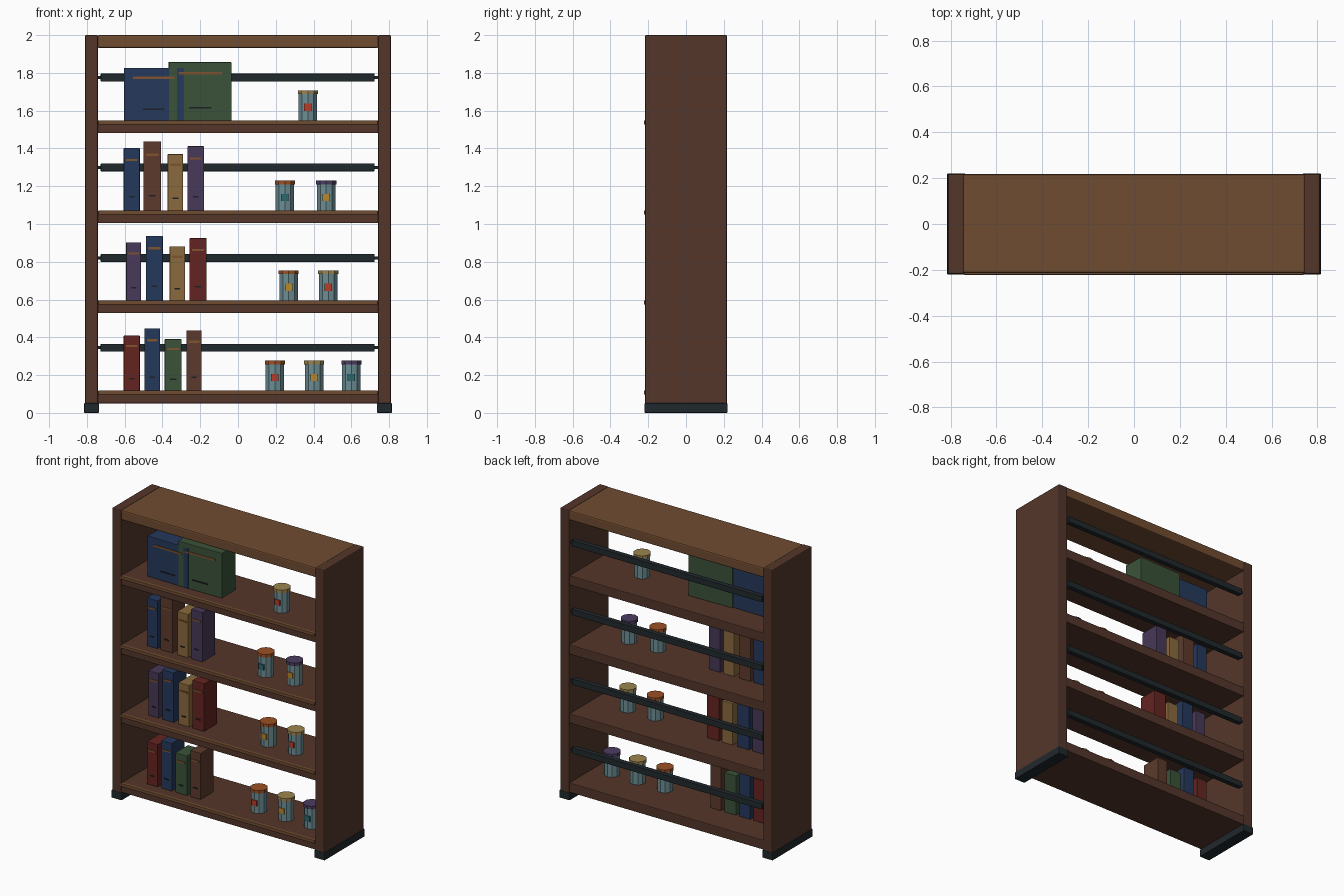
import bpy, math

if "Cube" in bpy.data.objects:
    bpy.data.objects.remove(bpy.data.objects["Cube"])

MATS = {}

def mat(name, hexcol):
    lin = []
    for i in (0, 2, 4):
        c = int(hexcol[i:i + 2], 16) / 255
        lin.append(c / 12.92 if c <= 0.04045 else ((c + 0.055) / 1.055) ** 2.4)
    m = bpy.data.materials.new(name)
    m.diffuse_color = (*lin, 1)
    m.use_nodes = True
    m.node_tree.nodes["Principled BSDF"].inputs["Base Color"].default_value = m.diffuse_color
    MATS[name] = m

for n, h in dict(dark_wood="54362a", light_wood="704c30", metal="20282c", glass="6c8e94",
                 red="642420", blue="24385c", green="3a5238", brown="5c3a2c", tan="8a6a3e",
                 purple="483858", trim="80522e", ink="1c2024", lid_orange="9c5024",
                 lid_tan="9c8450", lid_purple="4c3c60", tag_red="b83c28",
                 tag_amber="b88828", tag_teal="2c686c").items():
    mat(n, h)

def box(name, x, y, z, m, bevel=0, rot=0):
    """Box from (min, max) ranges on each axis."""
    loc = [(a + b) / 2 for a, b in (x, y, z)]
    bpy.ops.mesh.primitive_cube_add(size=1, location=loc, rotation=(0, 0, rot))
    o = bpy.context.object
    o.name = name
    o.scale = [b - a for a, b in (x, y, z)]
    bpy.ops.object.transform_apply(location=False, rotation=False, scale=True)
    o.data.materials.append(MATS[m])
    if bevel:
        b = o.modifiers.new("bevel", 'BEVEL')
        b.width, b.segments = bevel, 2
    return o

def cylinder(name, x, y, z0, z1, r, m):
    bpy.ops.mesh.primitive_cylinder_add(vertices=10, radius=r, depth=z1 - z0,
                                        location=(x, y, (z0 + z1) / 2))
    o = bpy.context.object
    o.name = name
    o.data.materials.append(MATS[m])

def book(x0, x1, z0, z1, m, y0=-0.132, y1=0.008, rot=0):
    """Book block with a raised title band and a small lower mark."""
    c, w, h = (x0 + x1) / 2, x1 - x0, z1 - z0
    body = box("book", (x0, x1), (y0, y1), (z0, z1), m, 0.003, rot)
    for name, frac, at, t, col in (("book_band", 0.7, 0.81, 0.012, "trim"),
                                   ("book_mark", 0.36, 0.22, 0.008, "ink")):
        z = z0 + h * at
        o = box(name, (c - w * frac / 2, c + w * frac / 2), (y0 - 0.004, y0 + 0.002),
                (z - t / 2, z + t / 2), col, 0, rot)
        # keep the detail on the turned front face
        d = body.location.y - o.location.y
        o.location.x = c + d * math.sin(rot)
        o.location.y = body.location.y - d * math.cos(rot)

def jar(x, z, lid, tag, y=-0.05):
    """Ten-sided jar with lid and square label."""
    cylinder("jar_body", x, y, z, z + 0.143, 0.051, "glass")
    cylinder("jar_lid", x, y, z + 0.14, z + 0.161, 0.056, "lid_" + lid)
    box("jar_label", (x - 0.02, x + 0.02), (y - 0.054, y - 0.046),
        (z + 0.052, z + 0.09), "tag_" + tag)

# Side panels and feet
for side, s in (("left", -1), ("right", 1)):
    box(side + "_panel", sorted((s * 0.742, s * 0.81)), (-0.217, 0.217), (0.04, 2.0),
        "dark_wood", 0.006)
    box(side + "_foot", sorted((s * 0.735, s * 0.815)), (-0.22, 0.22), (0, 0.052),
        "metal", 0.004)

# Top board
box("top_board", (-0.745, 0.745), (-0.214, 0.217), (1.932, 2.0), "light_wood", 0.008)

# Shelves with front lips, and the back rails above each one
SHELF = (0.117, 0.594, 1.07, 1.547)
RAIL = (0.345, 0.82, 1.30, 1.775)
for zs, zr in zip(SHELF, RAIL):
    box("shelf", (-0.745, 0.745), (-0.21, 0.21), (zs - 0.066, zs), "dark_wood", 0.004)
    box("shelf_lip", (-0.74, 0.74), (-0.222, -0.2), (zs - 0.02, zs + 0.002), "light_wood", 0.003)
    box("back_rail", (-0.727, 0.723), (0.175, 0.21), (zr - 0.021, zr + 0.021), "metal", 0.003)
    for s in (-1, 1):  # hidden ends seated in the panels
        box("rail_pin", sorted((s * 0.715, s * 0.75)), (0.185, 0.2), (zr - 0.008, zr + 0.008), "metal")

# Narrow books: left, right, top, colour
ROWS = [
    [(-0.605, -0.52, 0.41, "red"), (-0.495, -0.413, 0.447, "blue"),
     (-0.388, -0.298, 0.39, "green"), (-0.273, -0.193, 0.437, "brown")],
    [(-0.592, -0.513, 0.903, "purple"), (-0.487, -0.398, 0.937, "blue"),
     (-0.362, -0.28, 0.882, "tan"), (-0.257, -0.166, 0.925, "red")],
    [(-0.605, -0.52, 1.402, "blue"), (-0.5, -0.408, 1.437, "brown"),
     (-0.372, -0.29, 1.37, "tan"), (-0.267, -0.18, 1.412, "purple")],
]
for zs, row in zip(SHELF, ROWS):
    for x0, x1, top, col in row:
        book(x0, x1, zs, top, col)

# Two wide overlapping books on the top shelf, turned slightly
book(-0.603, -0.287, SHELF[3], 1.827, "blue", -0.128, 0.012, math.radians(-1))
book(-0.367, -0.036, SHELF[3], 1.857, "green", -0.128, 0.024, math.radians(1))

# Jars: x, shelf index, lid, label
for x, i, lid, tag in ((0.195, 0, "orange", "red"), (0.403, 0, "tan", "amber"),
                       (0.6, 0, "purple", "teal"), (0.268, 1, "orange", "amber"),
                       (0.478, 1, "tan", "red"), (0.248, 2, "orange", "teal"),
                       (0.467, 2, "purple", "amber"), (0.37, 3, "tan", "red")):
    jar(x, SHELF[i], lid, tag)
